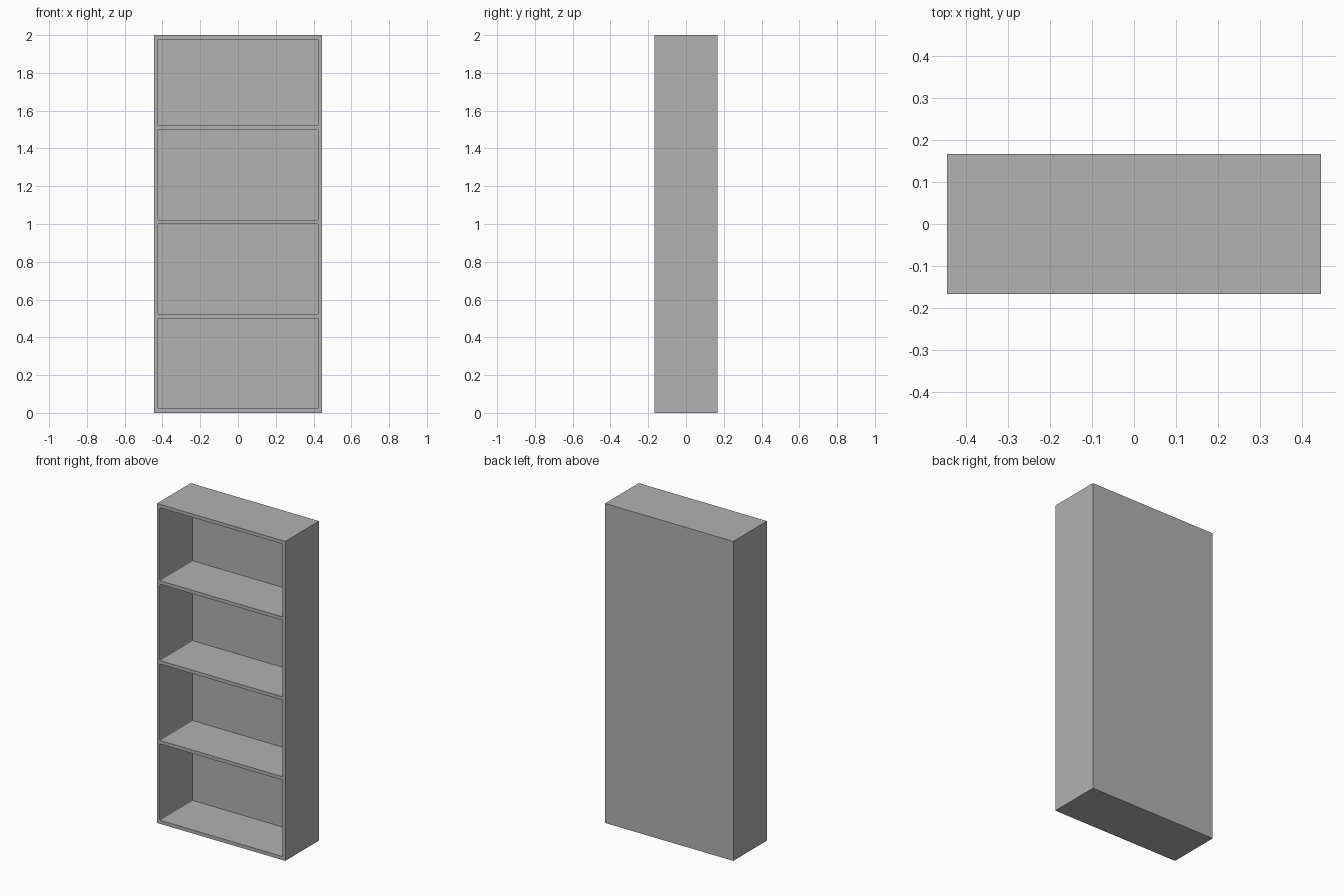
import bpy
import bmesh

if "Cube" in bpy.data.objects:
    bpy.data.objects.remove(bpy.data.objects["Cube"], do_unlink=True)

WIDTH, DEPTH, HEIGHT = 0.888, 0.333, 2.0
SIDE, BOARD, BACK = 0.018, 0.022, 0.008   # panel thicknesses
BAYS = 4
PITCH = HEIGHT / BAYS
FILLET = 0.006                            # softened corners of each opening

grey = bpy.data.materials.new("plain_grey")
grey.use_nodes = True
grey.diffuse_color = (0.445, 0.445, 0.445, 1)
grey.node_tree.nodes["Principled BSDF"].inputs["Base Color"].default_value = grey.diffuse_color


def make_box(name, low, high, fillet=0):
    """Box between two corners; edges along y may be softened."""
    bm = bmesh.new()
    bmesh.ops.create_cube(bm, size=1)
    for v in bm.verts:
        v.co = [a + (c + 0.5) * (b - a) for a, b, c in zip(low, high, v.co)]
    if fillet:
        along_y = [e for e in bm.edges
                   if abs(e.verts[0].co.y - e.verts[1].co.y) > fillet]
        bmesh.ops.bevel(bm, geom=along_y, offset=fillet, segments=2,
                        profile=0.5, affect="EDGES")
    mesh = bpy.data.meshes.new(name)
    bm.to_mesh(mesh)
    bm.free()
    mesh.materials.append(grey)
    obj = bpy.data.objects.new(name, mesh)
    bpy.context.collection.objects.link(obj)
    return obj


# Solid cabinet, hollowed into bays so the sides, shelves and back are one piece
bookcase = make_box("bookcase_carcass", (-WIDTH / 2, -DEPTH / 2, 0),
                    (WIDTH / 2, DEPTH / 2, HEIGHT))
inner = WIDTH / 2 - SIDE

for i in range(BAYS):
    bottom = i * PITCH + BOARD
    top = (i + 1) * PITCH if i < BAYS - 1 else HEIGHT - BOARD
    cutter = make_box(f"bay_cutter_{i + 1}", (-inner, -DEPTH, bottom),
                      (inner, DEPTH / 2 - BACK, top), FILLET)
    cutter.hide_render = True
    cut = bookcase.modifiers.new(f"bay_{i + 1}", "BOOLEAN")
    cut.operation = "DIFFERENCE"
    cut.solver = "EXACT"
    cut.object = cutter
    bpy.context.view_layer.objects.active = bookcase
    bpy.ops.object.modifier_apply(modifier=cut.name)
    bpy.data.objects.remove(cutter, do_unlink=True)
